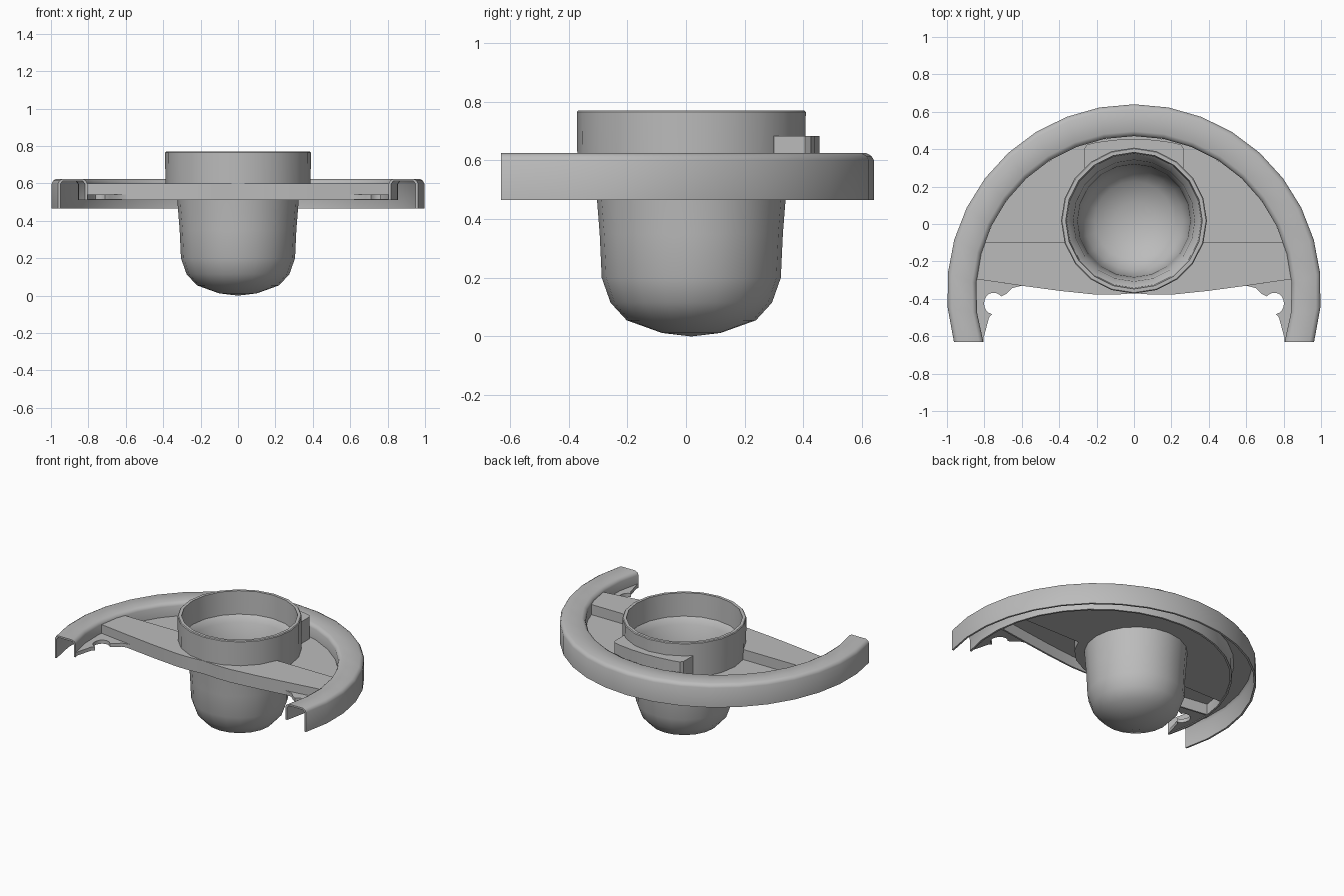
import bpy, bmesh
from math import sin, cos, radians, pi, asin, sqrt

if "Cube" in bpy.data.objects:
    bpy.data.objects.remove(bpy.data.objects["Cube"], do_unlink=True)

grey = bpy.data.materials.new("plain grey")
grey.use_nodes = True
GREY = (0.5, 0.5, 0.5, 1)
grey.diffuse_color = GREY
grey.node_tree.nodes["Principled BSDF"].inputs["Base Color"].default_value = GREY

FRONT = -0.63                                   # y of the cut rim ends
OUTER, INNER = (1.0, -0.36), (0.845, -0.375)    # radius, centre y
CUP_Y = 0.018
HOLE = 0.38


def finish(name, bm, mirror=False):
    bmesh.ops.remove_doubles(bm, verts=bm.verts, dist=1e-5)
    bmesh.ops.recalc_face_normals(bm, faces=bm.faces)
    mesh = bpy.data.meshes.new(name)
    bm.to_mesh(mesh)
    bm.free()
    obj = bpy.data.objects.new(name, mesh)
    bpy.context.collection.objects.link(obj)
    mesh.materials.append(grey)
    if mirror:
        obj.modifiers.new("Mirror", "MIRROR")
    bpy.ops.object.select_all(action="DESELECT")
    obj.select_set(True)
    bpy.context.view_layer.objects.active = obj
    bpy.ops.object.shade_smooth_by_angle(angle=radians(35))
    return obj


def loft(name, rings, caps=False, closed=True):
    """Skin a list of equal point rings."""
    bm = bmesh.new()
    rows = [[bm.verts.new(p) for p in ring] for ring in rings]
    n = len(rows[0])
    for a, b in zip(rows, rows[1:]):
        for i in range(n if closed else n - 1):
            j = (i + 1) % n
            bm.faces.new((a[i], a[j], b[j], b[i]))
    if caps:
        bm.faces.new(rows[0])
        bm.faces.new(rows[-1])
    return finish(name, bm)


def plate(name, outline, z0, z1):
    """Extrude the right half of an outline and mirror it."""
    bm = bmesh.new()
    face = bm.faces.new([bm.verts.new((x, y, z0)) for x, y in outline])
    top = bmesh.ops.extrude_face_region(bm, geom=[face])["geom"]
    verts = [v for v in top if isinstance(v, bmesh.types.BMVert)]
    bmesh.ops.translate(bm, verts=verts, vec=(0, 0, z1 - z0))
    # leave the mirror plane open
    seam = [f for f in bm.faces if all(abs(v.co.x) < 1e-6 for v in f.verts)]
    bmesh.ops.delete(bm, geom=seam, context="FACES")
    return finish(name, bm, mirror=True)


def on_arc(circle, a):
    return circle[0] * cos(a), circle[1] + circle[0] * sin(a)


def rim_edge(y0, y1, n):
    """Points on the inner rim between two heights in y, on the +x side."""
    a, b = (asin(min(1, (y - INNER[1]) / INNER[0])) for y in (y0, y1))
    return [on_arc(INNER, a + (b - a) * i / n) for i in range(n + 1)]


def hole_edge(a0, a1, n=8):
    return [on_arc((HOLE, CUP_Y), a0 + (a1 - a0) * i / n) for i in range(n + 1)]


def wall(name, path, z0, z1, thick):
    plate(name, path + [(x, y + thick) for x, y in reversed(path)], z0, z1)


# Curved rim: an inverted channel swept round the arc
section = [(0, .465), (0, .60), (.05, .615), (.15, .624), (.85, .624), (.95, .615),
           (1, .60), (1, .51), (.92, .51), (.92, .595), (.85, .612), (.15, .612),
           (.08, .595), (.08, .465)]
rings = []
STEPS = 20
for i in range(STEPS + 1):
    ends = []
    for c in (OUTER, INNER):
        start = asin((FRONT - c[1]) / c[0])
        ends.append(on_arc(c, start + (pi - 2 * start) * i / STEPS))
    (ox, oy), (ix, iy) = ends
    rings.append([(ox + (ix - ox) * t, oy + (iy - oy) * t, z) for t, z in section])
loft("rim", rings, caps=True)

# Cup with its collar: one lathed shell
profile = [(0, 0), (.1, .012), (.22, .055), (.275, .115), (.305, .2), (.312, .35),
           (.325, .515), (.387, .515), (.39, .765), (.385, .77), (.365, .77), (.36, .61),
           (.325, .57), (.302, .35), (.295, .2), (.265, .125), (.21, .067), (.1, .026), (0, .015)]
SIDES = 20
loft("cup", [[(r * cos(2 * pi * k / SIDES), CUP_Y + r * sin(2 * pi * k / SIDES), z)
              for r, z in profile] for k in range(SIDES + 1)], closed=False)

# Lower floor behind the step
STEP_Y = -0.1
step_angle = asin((STEP_Y - CUP_Y) / HOLE)
back = INNER[0] + INNER[1]
plate("floor", rim_edge(back, STEP_Y, 10) + hole_edge(step_angle, pi / 2), .515, .53)

# Raised front bar: top plate, front wall and step wall
front_edge = [(.841, -.295), (.6, -.33), (.4, -.357), (.2, -.378), (.1, -.378), (0, -.37)]
side = rim_edge(STEP_Y, -.295, 3)
plate("bar_top", side[:-1] + front_edge + hole_edge(-pi / 2, step_angle), .585, .60)
wall("bar_front_wall", front_edge, .51, .60, .012)
wall("bar_step_wall", [side[0], hole_edge(step_angle, 0)[0]], .515, .60, -.012)

# Low side flanges with a round bite
bite = [(.75 + .052 * cos(radians(a)), -.425 + .058 * sin(radians(a)))
        for a in range(140, -81, -20)]
plate("side_flange", [(.6, -.33), (.65, -.342), (.685, -.375)] + bite
      + [(.775, -.5), (.81, FRONT)] + rim_edge(FRONT, -.295, 4), .515, .54)

# Tab between collar and rim
tab_back = [(.265, .405), (.25, .425), (.2, .437), (.1, .45), (0, .455)]
tab = plate("rear_tab", hole_edge(pi / 2, radians(47)) + [(.265, .30)] + tab_back, .52, .682)
